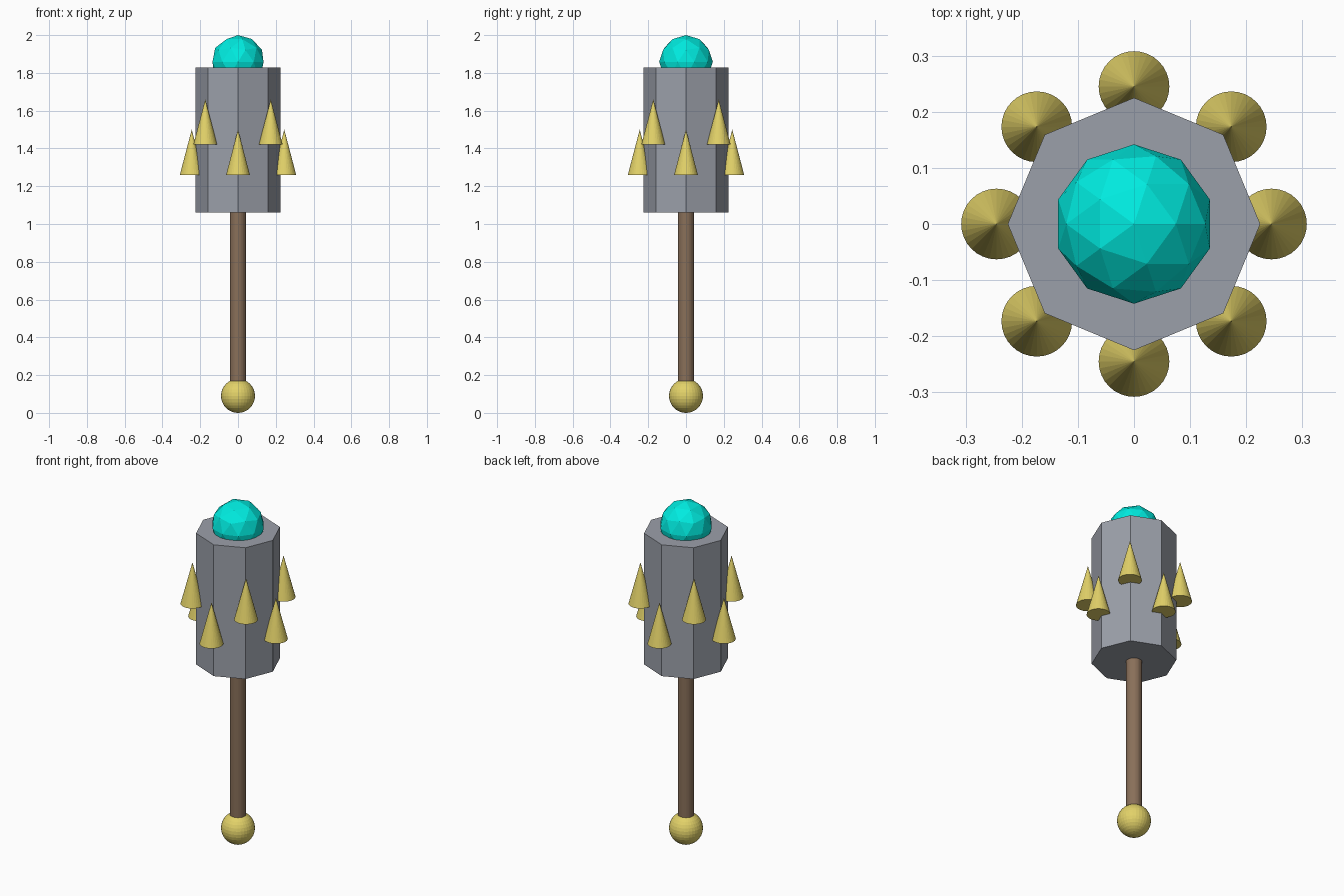
import bpy
from math import radians, cos, sin

if "Cube" in bpy.data.objects:
    bpy.data.objects.remove(bpy.data.objects["Cube"])


def material(name, rgb):
    m = bpy.data.materials.new(name)
    m.diffuse_color = (*rgb, 1)
    m.use_nodes = True
    m.node_tree.nodes["Principled BSDF"].inputs["Base Color"].default_value = m.diffuse_color
    return m


gold = material("gold", (0.76, 0.64, 0.14))
wood = material("wood", (0.25, 0.16, 0.10))
steel = material("steel", (0.33, 0.35, 0.40))
teal = material("teal", (0.0, 0.83, 0.74))


def finish(name, mat):
    ob = bpy.context.object
    ob.name = name
    ob.data.materials.append(mat)
    return ob


def cylinder(name, sides, radius, z0, z1, mat):
    bpy.ops.mesh.primitive_cylinder_add(vertices=sides, radius=radius, depth=z1 - z0,
                                        location=(0, 0, (z0 + z1) / 2))
    return finish(name, mat)


# Pommel ball at the foot
bpy.ops.mesh.primitive_uv_sphere_add(segments=32, ring_count=16, radius=0.09,
                                     location=(0, 0, 0.09))
finish("pommel", gold)

# Handle and octagonal head
cylinder("handle", 32, 0.043, 0.09, 1.08, wood)
cylinder("head", 8, 0.225, 1.062, 1.829, steel)

# Faceted gem sunk into the top of the head
bpy.ops.mesh.primitive_ico_sphere_add(subdivisions=2, radius=0.142, location=(0, 0, 1.858))
finish("gem", teal)

# Upright spikes on the eight corners, alternating low and high
for i in range(8):
    a = radians(45 * i)
    base = 1.26 if i % 2 == 0 else 1.42
    bpy.ops.mesh.primitive_cone_add(vertices=32, radius1=0.063, depth=0.24,
                                    location=(0.245 * cos(a), 0.245 * sin(a), base + 0.12))
    finish(f"spike_{i + 1}", gold)
